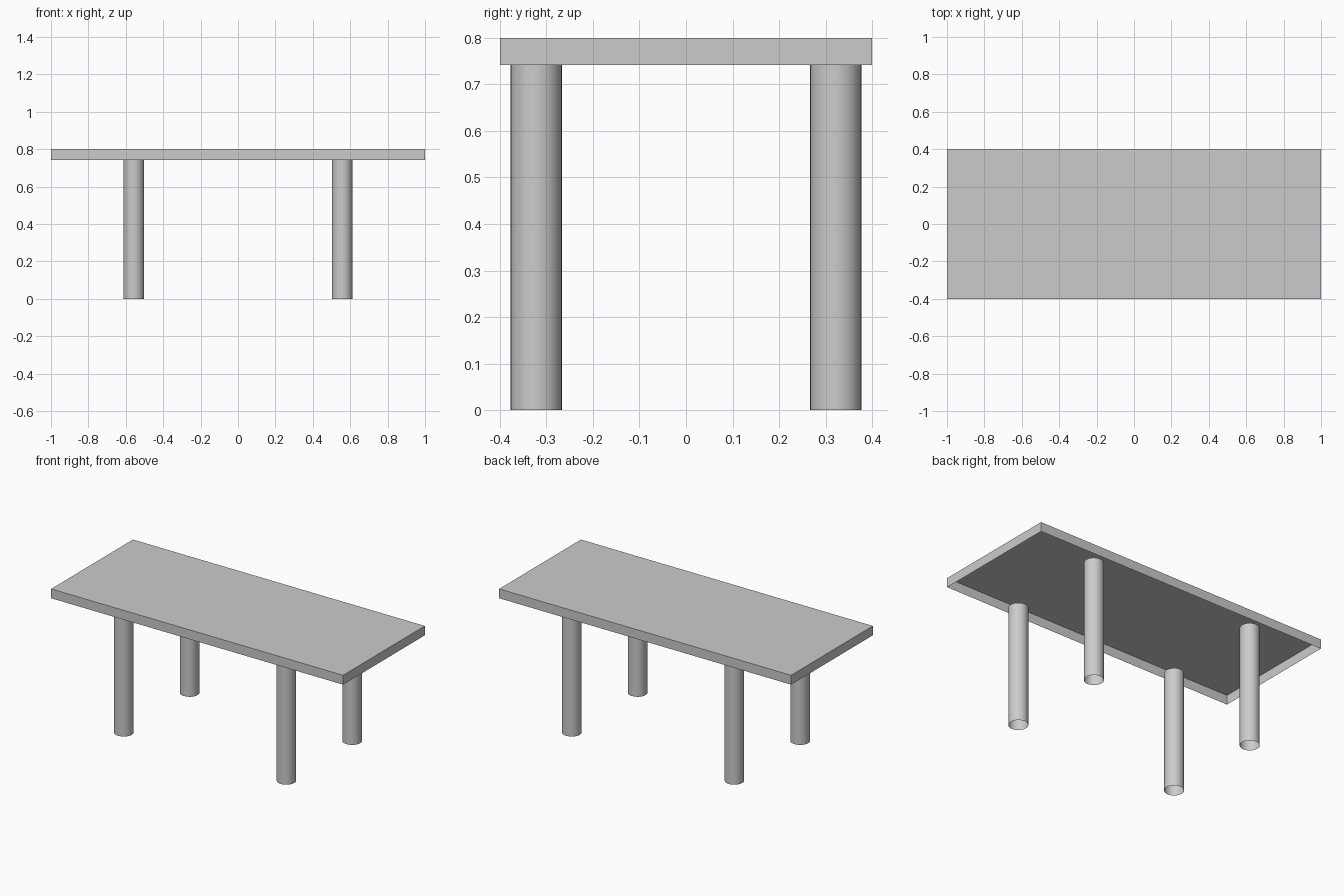
import bpy
import bmesh

if "Cube" in bpy.data.objects:
    bpy.data.objects.remove(bpy.data.objects["Cube"])

TOP_Z, UNDER_Z = 0.80, 0.742
LEG_X, LEG_Y, LEG_R = 0.557, 0.322, 0.055


def add_object(name, bm):
    mesh = bpy.data.meshes.new(name)
    bm.to_mesh(mesh)
    bm.free()
    obj = bpy.data.objects.new(name, mesh)
    bpy.context.collection.objects.link(obj)
    return obj


# Table top: thin shell, open on the underside
bm = bmesh.new()
bmesh.ops.create_cube(bm, size=1)
bmesh.ops.scale(bm, vec=(2.0, 0.8, TOP_Z - UNDER_Z), verts=bm.verts)
bmesh.ops.translate(bm, vec=(0, 0, (TOP_Z + UNDER_Z) / 2), verts=bm.verts)
bm.normal_update()
bmesh.ops.delete(bm, geom=[f for f in bm.faces if f.normal.z < -0.5], context='FACES')
add_object("table_top", bm)

# Four round legs: smooth open tubes
for side, sx in (("left", -1), ("right", 1)):
    for end, sy in (("front", -1), ("back", 1)):
        bm = bmesh.new()
        bmesh.ops.create_cone(bm, cap_ends=False, segments=32,
                              radius1=LEG_R, radius2=LEG_R, depth=UNDER_Z)
        bmesh.ops.translate(bm, vec=(0, 0, UNDER_Z / 2), verts=bm.verts)
        for f in bm.faces:
            f.smooth = True
        leg = add_object(f"{end}_{side}_leg", bm)
        leg.location = (sx * LEG_X, sy * LEG_Y, 0)
